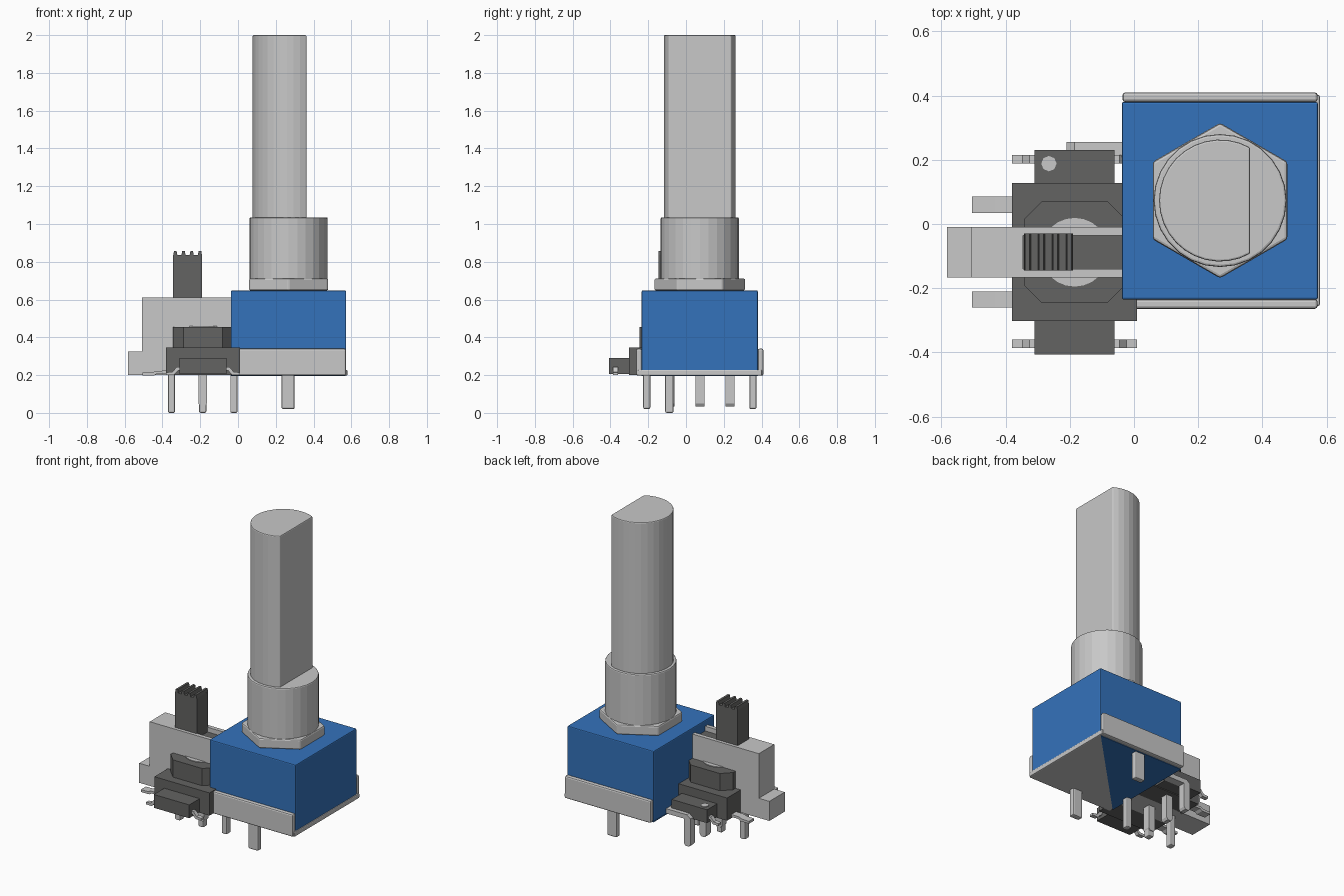
import bpy, bmesh, math

if "Cube" in bpy.data.objects:
    bpy.data.objects.remove(bpy.data.objects["Cube"])


def material(name, r, g, b):
    m = bpy.data.materials.new(name)
    m.diffuse_color = (r, g, b, 1)
    m.use_nodes = True
    m.node_tree.nodes["Principled BSDF"].inputs["Base Color"].default_value = m.diffuse_color
    return m


METAL = material("light metal", 0.58, 0.58, 0.58)
DARK = material("dark plastic", 0.125, 0.125, 0.122)
BLUE = material("blue plastic", 0.034, 0.17, 0.5)


def prism(name, pts, lo, hi, mat, bevel=0, axis="z"):
    """Extrude an outline along z, or an x-z outline along y."""
    bm = bmesh.new()
    place = (lambda a, b, c: (a, b, c)) if axis == "z" else (lambda a, b, c: (a, c, b))
    low = [bm.verts.new(place(a, b, lo)) for a, b in pts]
    top = [bm.verts.new(place(a, b, hi)) for a, b in pts]
    n = len(pts)
    bm.faces.new(low)
    bm.faces.new(top)
    for i in range(n):
        j = (i + 1) % n
        bm.faces.new((low[i], low[j], top[j], top[i]))
    bmesh.ops.recalc_face_normals(bm, faces=bm.faces)
    me = bpy.data.meshes.new(name)
    bm.to_mesh(me)
    bm.free()
    me.materials.append(mat)
    ob = bpy.data.objects.new(name, me)
    bpy.context.collection.objects.link(ob)
    if bevel:
        mod = ob.modifiers.new("bevel", "BEVEL")
        mod.width = bevel
        mod.segments = 2
        mod.angle_limit = math.radians(35)
    return ob


def box(name, x, y, z, mat, bevel=0):
    pts = [(x[0], y[0]), (x[1], y[0]), (x[1], y[1]), (x[0], y[1])]
    return prism(name, pts, z[0], z[1], mat, bevel)


def ring(cx, cy, r, n, start=0.0):
    return [(cx + r * math.cos(start + math.tau * i / n),
             cy + r * math.sin(start + math.tau * i / n)) for i in range(n)]


def octagon(x, y, c):
    (a, b), (d, e) = x, y
    return [(a + c, d), (b - c, d), (b, d + c), (b, e - c),
            (b - c, e), (a + c, e), (a, e - c), (a, d + c)]


# Rotary control: housing, base and its folded side flanges
CX, CY = 0.268, 0.073
box("housing", (-0.038, 0.573), (-0.235, 0.38), (0.2, 0.648), BLUE, 0.006)
box("base_plate", (-0.03, 0.579), (-0.255, 0.402), (0.197, 0.228), METAL, 0.006)
prism("base_corner_panel", [(0.57, 0.38), (-0.036, 0.38), (-0.036, -0.235)], 0.194, 0.2, BLUE)
for side, tag in ((-1, "front"), (1, "back")):
    ys = sorted((CY + side * 0.307, CY + side * 0.337))
    box(tag + "_flange", (-0.036, 0.572), ys, (0.197, 0.34), METAL, 0.009)
    y = CY + side * 0.281
    box(tag + "_mounting_pin", (0.23, 0.3), (y - 0.019, y + 0.019), (0.02, 0.21), METAL, 0.009)

# Hexagonal nut, bushing and flatted shaft
prism("nut", ring(CX, CY, 0.242, 6, math.pi / 2), 0.648, 0.712, METAL, 0.009)
prism("bushing", ring(CX, CY, 0.207, 28), 0.70, 1.035, METAL, 0.007)
half = math.acos(0.094 / 0.19)
steps = 22
arc = [half + (math.tau - 2 * half) * i / steps for i in range(steps + 1)]
prism("shaft", [(CX + 0.19 * math.cos(a), CY + 0.19 * math.sin(a)) for a in arc],
      1.0, 2.0, METAL, 0.006)

# Bent terminals of the rotary control
for i in range(3):
    y = CY - 0.159 + 0.159 * i
    bend = [(0.0, 0.205), (0.0, 0.235), (-0.185, 0.235), (-0.21, 0.215), (-0.21, 0.05),
            (-0.2, 0.035), (-0.175, 0.035), (-0.165, 0.05), (-0.165, 0.205)]
    prism("bent_terminal", bend, y - 0.024, y + 0.024, METAL, axis="y")

# Slide switch: shell with an open slot, end feet, slider and pins
SX, SY = -0.19, -0.088
Y0, Y1 = -0.166, -0.01
box("slide_shell", (-0.508, 0.13), (Y0, Y1), (0.2, 0.57), METAL)
box("slide_shell_end", (-0.508, -0.345), (Y0, Y1), (0.57, 0.61), METAL)
box("slide_wall_front", (-0.345, 0.13), (Y0, -0.14), (0.57, 0.61), METAL)
box("slide_wall_back", (-0.345, 0.13), (-0.036, Y1), (0.57, 0.61), METAL)
box("slide_slot_floor", (-0.345, 0.0), (-0.14, -0.036), (0.565, 0.58), DARK)
box("slide_foot", (-0.582, -0.5), (Y0, Y1), (0.2, 0.325), METAL)
box("slide_knob", (-0.343, -0.19), (-0.145, -0.03), (0.575, 0.835), DARK)
for i in range(4):
    x = -0.343 + 0.0435 * i
    prism("knob_ridge", [(x, 0.835), (x + 0.022, 0.835), (x + 0.018, 0.856), (x + 0.004, 0.856)],
          -0.145, -0.03, DARK, axis="y")
for i in (-1, 0, 1):
    x = SX + 0.165 * i + 0.003
    box("slide_pin", (x - 0.019, x + 0.019), (SY - 0.022, SY + 0.022), (0.0, 0.21), METAL, 0.008)

# Push switch: stepped body, cross arms and light round button
BX = -0.185
box("push_body", (-0.38, 0.01), (-0.302, 0.128), (0.2, 0.345), DARK)
box("push_arms", (-0.31, -0.06), (-0.407, 0.23), (0.205, 0.29), DARK)
prism("push_top", octagon((-0.343, -0.027), (-0.245, 0.07), 0.055), 0.345, 0.455, DARK)
prism("push_button", ring(BX, SY, 0.107, 24), 0.45, 0.459, METAL)
prism("locating_dot", ring(-0.265, 0.188, 0.024, 8), 0.285, 0.294, METAL)

# Solder leads on both sides of the push switch
for side in (-1, 1):
    def lead(name, outline, y, w):
        prism(name, [(BX + side * a, b) for a, b in outline], y - w, y + w, METAL, axis="y")
    small = [(0.115, 0.225), (0.115, 0.243), (0.14, 0.243), (0.162, 0.217),
             (0.195, 0.214), (0.195, 0.2), (0.155, 0.2), (0.132, 0.225)]
    for y in (0.202, -0.373):
        lead("small_lead", small, y, 0.013)
    if side < 0:
        wide = [(0.19, 0.208), (0.19, 0.224), (0.25, 0.222), (0.27, 0.214),
                (0.32, 0.213), (0.32, 0.198), (0.26, 0.198), (0.245, 0.208)]
        for y in (0.06, -0.235):
            lead("wide_lead", wide, y, 0.025)
